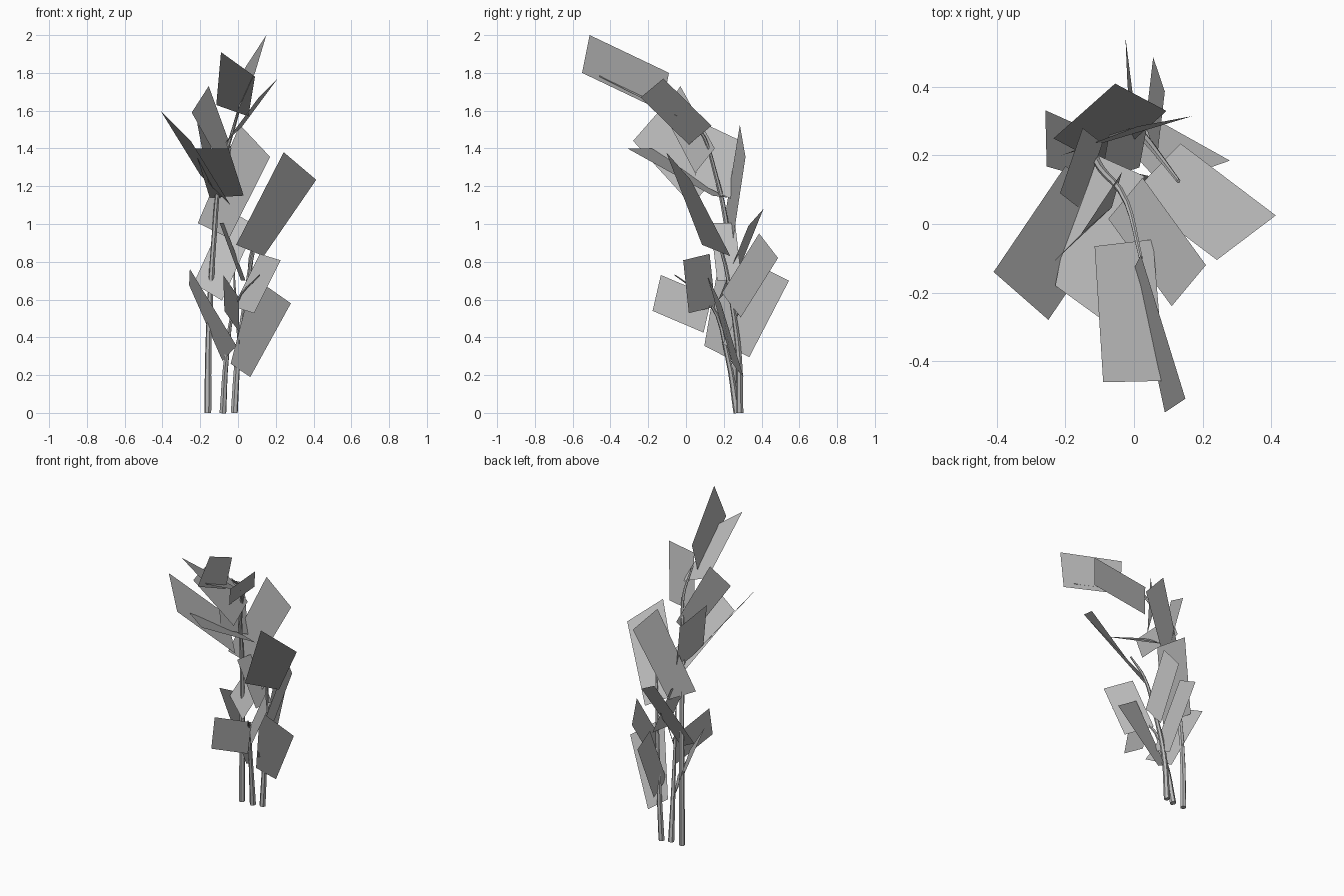
import bpy
from mathutils import Vector

cube = bpy.data.objects.get("Cube")
if cube:
    bpy.data.objects.remove(cube, do_unlink=True)

# One plain grey for the whole plant
grey = bpy.data.materials.new("plain_grey")
grey.use_nodes = True
colour = (0.5, 0.5, 0.5, 1)
grey.diffuse_color = colour
grey.node_tree.nodes["Principled BSDF"].inputs["Base Color"].default_value = colour


def link(name, data):
    obj = bpy.data.objects.new(name, data)
    bpy.context.scene.collection.objects.link(obj)
    data.materials.append(grey)
    return obj


def leaf(name, base, tip, across, base_across=None):
    """Leaf card: base and tip are edge midpoints, across is the half width.
    A different base_across twists the leaf."""
    base, tip, wide = Vector(base), Vector(tip), Vector(across)
    root = Vector(base_across or across)
    mesh = bpy.data.meshes.new(name)
    corners = [base - root, base + root, tip + wide, tip - wide]
    mesh.from_pydata(corners, [], [range(4)])
    return link(name, mesh)


def stem(name, path, thick=0.019, thin=0.006):
    """Round tapering stalk along a smooth path."""
    curve = bpy.data.curves.new(name, "CURVE")
    curve.dimensions = "3D"
    curve.bevel_depth = 1.0
    curve.bevel_resolution = 1
    curve.resolution_u = 4
    curve.use_fill_caps = True
    spline = curve.splines.new("BEZIER")
    spline.bezier_points.add(len(path) - 1)
    for i, (point, place) in enumerate(zip(spline.bezier_points, path)):
        point.co = place
        point.handle_left_type = point.handle_right_type = "AUTO"
        point.radius = thick + (thin - thick) * i / (len(path) - 1)
    obj = link(name, curve)
    bpy.ops.object.select_all(action="DESELECT")
    obj.select_set(True)
    bpy.context.view_layer.objects.active = obj
    bpy.ops.object.convert(target="MESH")
    bpy.ops.object.shade_smooth_by_angle()


# Three stalks
stem("tall_stem", [(-.16, .27, 0), (-.155, .265, .4), (-.125, .22, .95),
                   (-.095, .16, 1.25), (-.02, .06, 1.52), (.02, -.1, 1.66)])
stem("short_stem", [(-.08, .27, 0), (-.06, .22, .3), (-.01, .13, .58), (.115, -.06, .73)], thin=.003)
stem("middle_stem", [(-.02, .285, 0), (0, .28, .3), (.04, .24, .6), (.08, .19, .85), (.13, .125, 1)])

# Leaves of the tall stalk
leaf("crown_side_leaf", base=(.01, -.11, 1.7), tip=(.12, -.53, 1.9),
     across=(.03, .02, .1), base_across=(.01, .02, .1))
leaf("crown_front_leaf", base=(-.03, -.055, 1.6), tip=(0, -.46, 1.845),
     across=(.09, .002, -.065), base_across=(.085, .01, -.03))
leaf("upper_left_leaf", base=(-.025, .075, 1.47), tip=(.16, -.18, 1.72), across=(.05, .06, .05))
leaf("upper_right_leaf", base=(-.05, .1, 1.335), tip=(-.2, -.075, 1.66),
     across=(.045, .045, .07), base_across=(.015, .052, .065))
leaf("upright_right_leaf", base=(-.125, .14, 1.18), tip=(-.183, .185, 1.49), across=(.033, .095, -.045))
leaf("broad_right_leaf", base=(-.12, .1, 1.18), tip=(-.33, -.21, 1.52), across=(.08, -.07, -.08))
leaf("front_leaf", base=(-.06, .18, 1.145), tip=(-.14, -.245, 1.4),
     across=(.09, -.065, 0), base_across=(.09, -.04, .005))
leaf("back_leaf", base=(-.13, .225, .965), tip=(.09, .3, 1.44),
     across=(.08, .015, -.085), base_across=(.083, .025, -.04))
leaf("lower_back_leaf", base=(-.16, .21, .64), tip=(.02, .37, 1.035), across=(.075, -.04, -.045))

# Leaves of the middle stalk
leaf("broad_left_leaf", base=(.063, .16, .86), tip=(.328, -.04, 1.307),
     across=(.086, .065, -.073), base_across=(.073, .075, -.03))
leaf("inner_leaf", base=(.028, .23, .7), tip=(-.085, .195, 1.005), across=(.012, .065, 0))
leaf("rear_upper_leaf", base=(.05, .24, .57), tip=(.073, .437, .885), across=(-.017, .05, -.065))
leaf("rear_lower_leaf", base=(.005, .265, .33), tip=(-.022, .475, .735), across=(-.003, .07, -.035))
leaf("lower_left_leaf", base=(.013, .275, .225), tip=(.18, .15, .65),
     across=(.1, .035, -.07), base_across=(.052, .03, -.035))

# Leaves of the short stalk
leaf("short_left_leaf", base=(.03, .085, .545), tip=(.17, .055, .825), across=(.055, -.07, -.017))
leaf("short_front_leaf", base=(.005, .115, .52), tip=(-.075, -.155, .635), across=(-.003, .022, .095))
leaf("short_right_leaf", base=(-.045, .175, .315), tip=(-.257, .25, .72),
     across=(.002, -.082, .043), base_across=(.037, -.078, .04))
